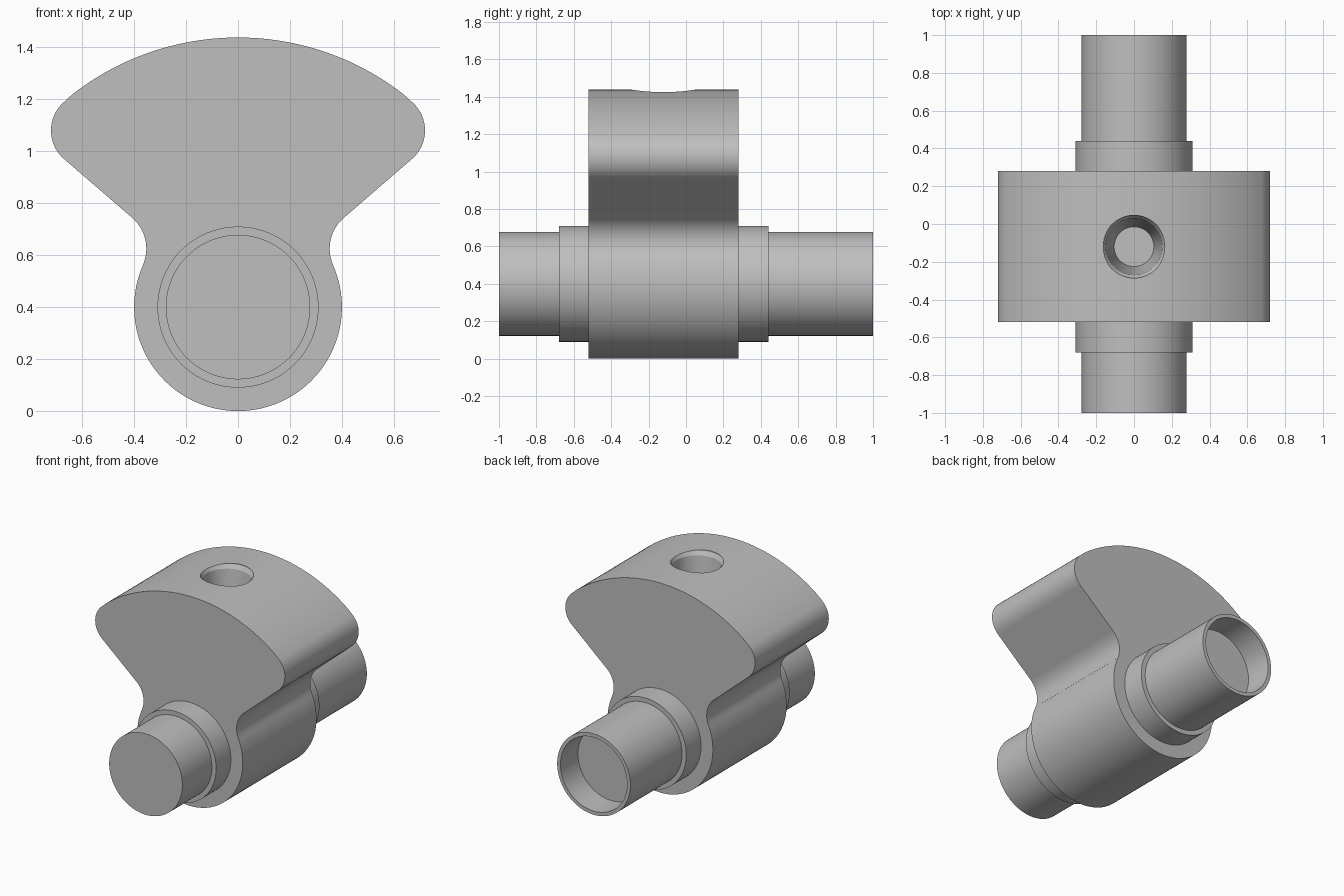
import bpy, bmesh, math
from mathutils import Matrix

cube = bpy.data.objects.get("Cube")
if cube:
    bpy.data.objects.remove(cube)

AXIS_Z = 0.4               # height of the shaft axis
FRONT, BACK = -0.52, 0.28  # faces of the web
SLOPE = 50.4               # angle of the web flanks

steel = bpy.data.materials.new("grey steel")
steel.use_nodes = True
steel.diffuse_color = (0.52, 0.52, 0.52, 1)
steel.node_tree.nodes["Principled BSDF"].inputs["Base Color"].default_value = (0.52, 0.52, 0.52, 1)


def finish(name, bm):
    bmesh.ops.recalc_face_normals(bm, faces=bm.faces)
    mesh = bpy.data.meshes.new(name)
    bm.to_mesh(mesh)
    bm.free()
    mesh.materials.append(steel)
    obj = bpy.data.objects.new(name, mesh)
    bpy.context.collection.objects.link(obj)
    return obj


def smooth(obj):
    bpy.ops.object.select_all(action='DESELECT')
    obj.select_set(True)
    bpy.context.view_layer.objects.active = obj
    bpy.ops.object.shade_smooth_by_angle(angle=math.radians(25))


def arc(cx, cz, r, start, end, steps):
    angles = [math.radians(start + (end - start) * i / steps) for i in range(steps + 1)]
    return [(cx + r * math.cos(a), cz + r * math.sin(a)) for a in angles]


def lathe(name, profile, matrix, steps=96):
    """Spin (radius, height) points about z; radius 0 closes an end."""
    bm = bmesh.new()
    verts = [bm.verts.new((r, 0, h)) for r, h in profile]
    edges = [bm.edges.new(pair) for pair in zip(verts, verts[1:])]
    bmesh.ops.spin(bm, geom=verts + edges, cent=(0, 0, 0), axis=(0, 0, 1),
                   angle=2 * math.pi, steps=steps)
    bmesh.ops.remove_doubles(bm, verts=bm.verts, dist=1e-5)
    bm.transform(matrix)
    return finish(name, bm)


# Counterweight web: tangent arcs for hub, neck, lobe and crown, then mirrored
half = (arc(0, AXIS_Z, 0.4, -90, 23.8, 36)
        + arc(0.51, 0.625, 0.157, 203.8, 180 - SLOPE, 16)
        + arc(0.575, 1.08, 0.145, -SLOPE, SLOPE, 24)
        + arc(0, AXIS_Z, 1.038, SLOPE, 90, 24)[1:])
outline = half + [(-x, z) for x, z in reversed(half[1:-1])]
bm = bmesh.new()
face = bm.faces.new([bm.verts.new((x, FRONT, z)) for x, z in outline])
bmesh.ops.remove_doubles(bm, verts=bm.verts, dist=1e-4)
sweep = bmesh.ops.extrude_face_region(bm, geom=bm.faces[:], use_keep_orig=True)
moved = [g for g in sweep["geom"] if isinstance(g, bmesh.types.BMVert)]
bmesh.ops.translate(bm, verts=moved, vec=(0, BACK - FRONT, 0))
web = finish("counterweight_web", bm)

# Tapered blind hole with a chamfered rim, cut down into the crown
cutter = lathe("hole_cutter",
               [(0, 1.05), (0.105, 1.05), (0.15, 1.405), (0.166, 1.43), (0.166, 1.6), (0, 1.6)],
               Matrix.Translation((0, (FRONT + BACK) / 2, 0)), 64)
cutter.hide_render = True
cut = web.modifiers.new("hole", 'BOOLEAN')
cut.operation = 'DIFFERENCE'
cut.solver = 'EXACT'
cut.object = cutter
bpy.context.view_layer.objects.active = web
bpy.ops.object.modifier_apply(modifier=cut.name)
bpy.data.objects.remove(cutter)
smooth(web)

# Journals along y: collar and solid pin in front, collar and hollow pin behind
along_y = Matrix.Translation((0, 0, AXIS_Z)) @ Matrix.Rotation(math.radians(-90), 4, 'X')
smooth(lathe("front_journal",
             [(0, -1), (0.278, -1), (0.278, -0.68), (0.31, -0.68), (0.31, FRONT + 0.01),
              (0, FRONT + 0.01)], along_y))
smooth(lathe("rear_journal",
             [(0, BACK - 0.01), (0.31, BACK - 0.01), (0.31, 0.44), (0.278, 0.44), (0.278, 1),
              (0.253, 1), (0.253, 0.81), (0, 0.81)], along_y))
